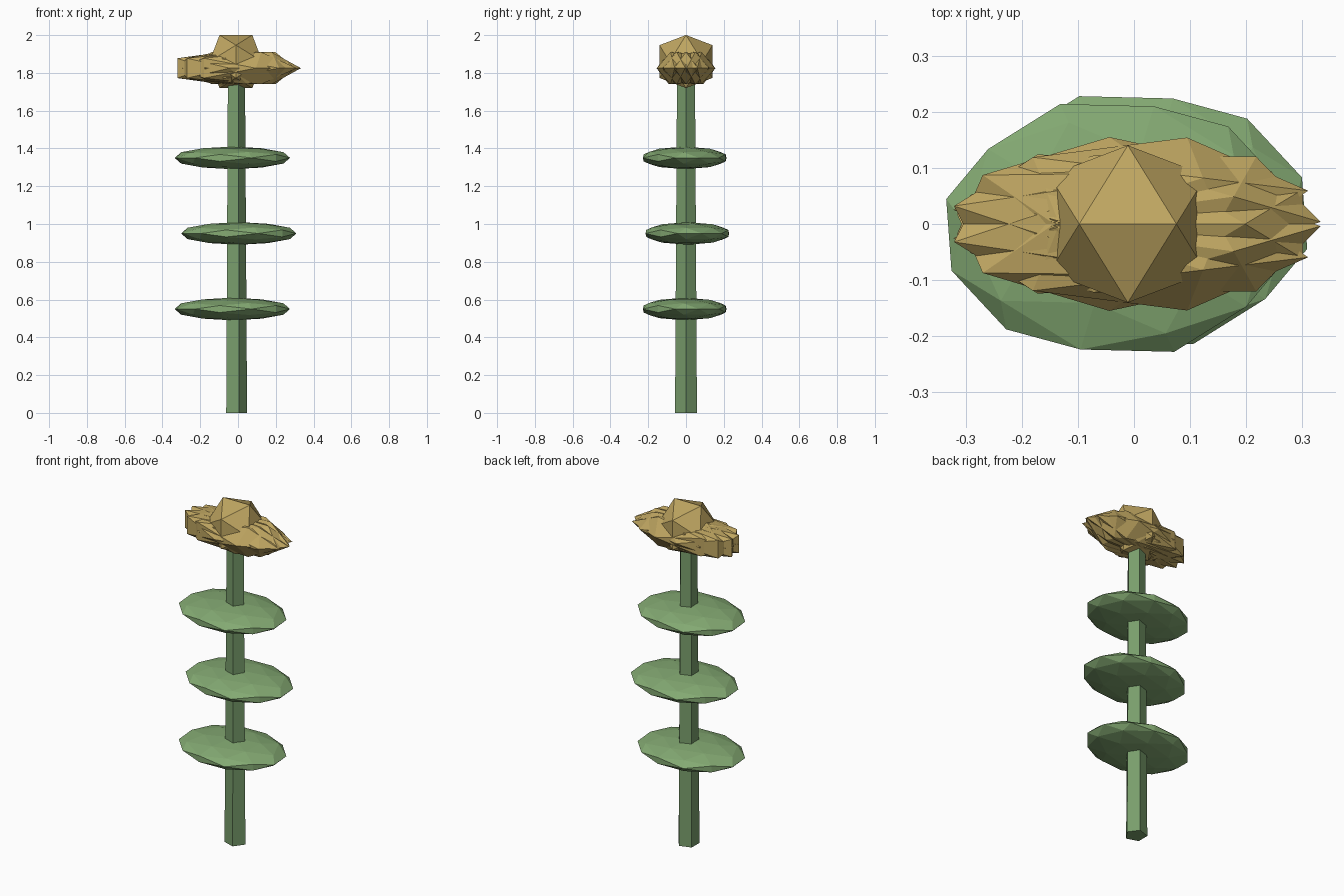
import bpy, bmesh
from math import cos, sin, pi, radians, sqrt
from mathutils import Vector, Matrix

if "Cube" in bpy.data.objects:
    bpy.data.objects.remove(bpy.data.objects["Cube"])

CX = -0.013  # plant axis


def material(name, rgb):
    m = bpy.data.materials.new(name)
    m.diffuse_color = (*rgb, 1)
    m.use_nodes = True
    m.node_tree.nodes["Principled BSDF"].inputs["Base Color"].default_value = m.diffuse_color
    return m


STEM = material("stem_green", (0.19, 0.34, 0.15))
LEAF = material("leaf_green", (0.23, 0.40, 0.17))
GOLD = material("straw_gold", (0.52, 0.38, 0.12))


def hull(bm, points):
    verts = [bm.verts.new(p) for p in points]
    bmesh.ops.convex_hull(bm, input=verts)
    bmesh.ops.recalc_face_normals(bm, faces=bm.faces)


def ico_ball(bm, fine=False):
    """Unit icosahedron with an edge on top; fine splits each edge once."""
    t = (1 + sqrt(5)) / 2
    pts = []
    for a in (-1, 1):
        for b in (-t, t):
            pts += [Vector((a, 0, b)), Vector((0, b, a)), Vector((b, a, 0))]
    pts = [p.normalized() for p in pts]
    if fine:
        pts += [(p + q).normalized() for i, p in enumerate(pts)
                for q in pts[:i] if (p - q).length < 1.1]
    hull(bm, pts)


def ball(name, centre, scale, turn, mat, fine=False):
    # turned first, then squashed along the world axes
    bm = bmesh.new()
    ico_ball(bm, fine)
    bm.transform(Matrix.Translation(centre) @ Matrix.Diagonal((*scale, 1))
                 @ Matrix.Rotation(turn, 4, 'Z'))
    return finish(name, bm, mat)


def finish(name, bm, mat):
    me = bpy.data.meshes.new(name)
    bm.to_mesh(me)
    bm.free()
    me.materials.append(mat)
    ob = bpy.data.objects.new(name, me)
    bpy.context.collection.objects.link(ob)
    return ob


# Five-sided tapering stem
bm = bmesh.new()
bmesh.ops.create_cone(bm, cap_ends=True, segments=5, radius1=0.061,
                      radius2=0.050, depth=1.8)
for v in bm.verts:  # one corner points to +x
    k = round(5 * ((Vector((1, 0)).angle_signed(v.co.xy) if v.co.xy.length else 0)) / (2 * pi))
ring = [(cos(2 * pi * i / 5), sin(2 * pi * i / 5)) for i in range(5)]
bm.clear()
hull(bm, [(CX + r * c, r * s, z) for r, z in ((0.061, 0), (0.050, 1.8)) for c, s in ring])
finish("stem", bm, STEM)

# Flat leaves, shifted to alternating sides
for i, side in enumerate((-1, 1, -1)):
    ball(f"leaf_{i + 1}", (CX + 0.017 * side, 0.007 * side, 0.55 + 0.4 * i),
         (0.313, 0.234, 0.06), radians(19), LEAF, fine=True)

# Overlapping petals forming the spiky flower head
for k in range(9):
    a = 2 * pi * k / 9
    ball(f"petal_{k + 1}", (CX + 0.043 * cos(a), 0.043 * sin(a), 1.825),
         (0.32, 0.118, 0.10), a / 2, GOLD)

# Flower centre
ball("flower_centre", (CX + 0.002, 0, 1.86), (0.165, 0.165, 0.165), 0, GOLD)
